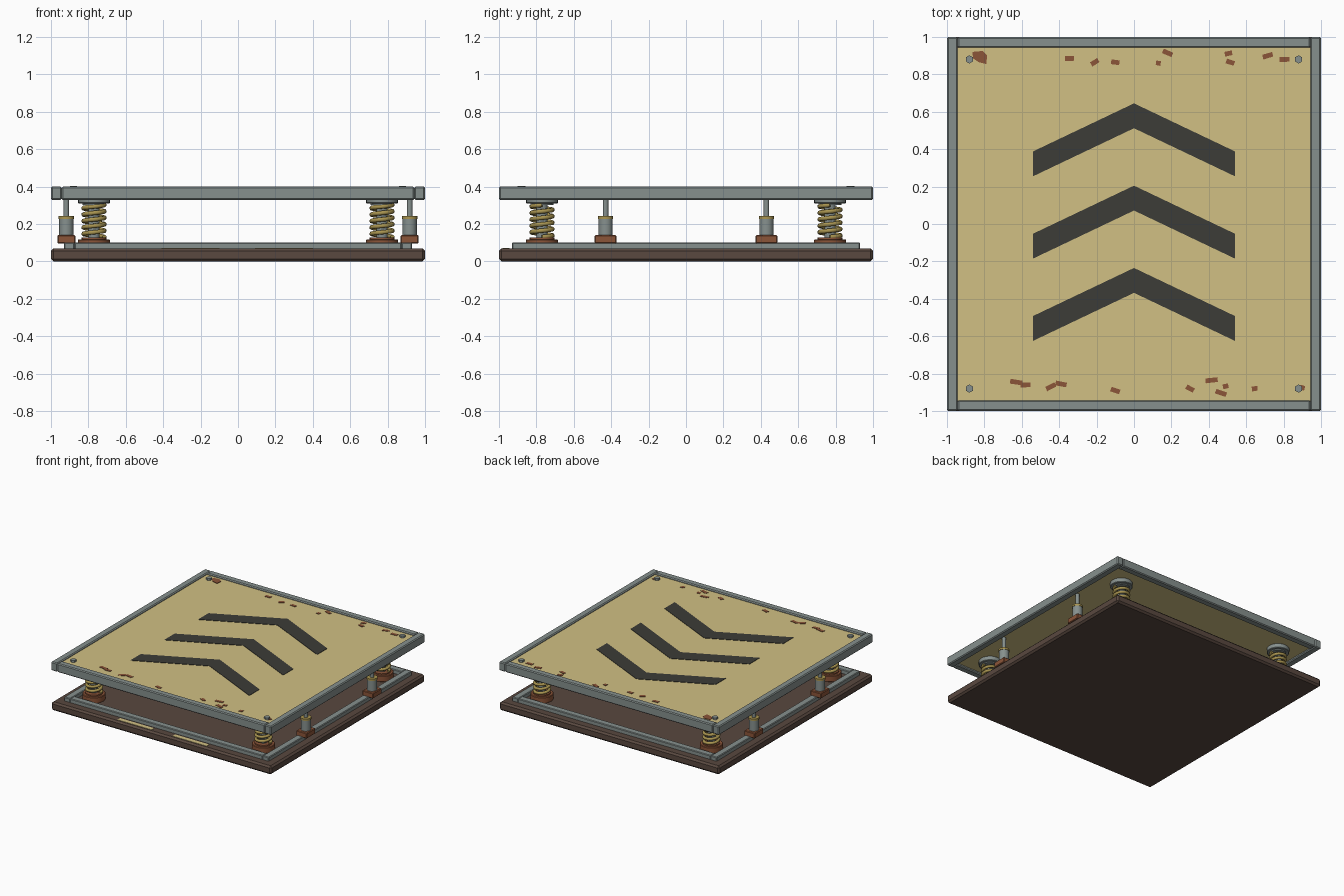
import bpy, bmesh
from math import sin, cos, pi, radians
from mathutils import Matrix

if "Cube" in bpy.data.objects:
    bpy.data.objects.remove(bpy.data.objects["Cube"])


def mat(name, r, g, b):
    m = bpy.data.materials.new(name)
    m.diffuse_color = (r, g, b, 1)
    m.use_nodes = True
    m.node_tree.nodes["Principled BSDF"].inputs["Base Color"].default_value = m.diffuse_color
    return m


STEEL = mat("steel", .24, .28, .27)
CREAM = mat("cream_paint", .64, .53, .23)
DARK = mat("dark_paint", .045, .045, .038)
RUST = mat("rust", .26, .09, .04)
BROWN = mat("brown_base", .10, .065, .05)
BRASS = mat("brass", .40, .30, .08)


def finish(name, bm, m, bevel=0.0, smooth=False):
    bmesh.ops.recalc_face_normals(bm, faces=bm.faces)
    me = bpy.data.meshes.new(name)
    bm.to_mesh(me)
    bm.free()
    ob = bpy.data.objects.new(name, me)
    bpy.context.collection.objects.link(ob)
    me.materials.append(m)
    if bevel:
        b = ob.modifiers.new("bevel", 'BEVEL')
        b.width, b.segments = bevel, 1
    if smooth:
        bpy.ops.object.select_all(action='DESELECT')
        bpy.context.view_layer.objects.active = ob
        ob.select_set(True)
        bpy.ops.object.shade_smooth_by_angle(angle=radians(35))
    return ob


def box(name, x0, x1, y0, y1, z0, z1, m, bevel=0.0):
    bm = bmesh.new()
    M = (Matrix.Translation(((x0 + x1) / 2, (y0 + y1) / 2, (z0 + z1) / 2))
         @ Matrix.Diagonal((x1 - x0, y1 - y0, z1 - z0, 1)))
    bmesh.ops.create_cube(bm, size=1, matrix=M)
    return finish(name, bm, m, bevel)


def cyl(name, x, y, r, z0, z1, m, sides=24, bevel=0.0):
    bm = bmesh.new()
    bmesh.ops.create_cone(bm, cap_ends=True, segments=sides, radius1=r, radius2=r,
                          depth=z1 - z0, matrix=Matrix.Translation((x, y, (z0 + z1) / 2)))
    return finish(name, bm, m, bevel, sides > 8)


def prism(name, pts, z0, z1, m):
    bm = bmesh.new()
    f = bm.faces.new([bm.verts.new((x, y, z0)) for x, y in pts])
    ext = bmesh.ops.extrude_face_region(bm, geom=[f])
    for v in ext["geom"]:
        if isinstance(v, bmesh.types.BMVert):
            v.co.z = z1
    return finish(name, bm, m)


def rails(name, outer, width, z0, z1, bevel):
    i = outer - width
    for s in (-1, 1):
        a, b = sorted((s * i, s * outer))
        box(name + "_side", a, b, -outer, outer, z0, z1, STEEL, bevel)
        box(name + "_end", -i, i, a, b, z0, z1, STEEL, bevel)


def spring(x, y, z0, z1, r, wire, turns):
    cu = bpy.data.curves.new("coil_spring", 'CURVE')
    cu.dimensions = '3D'
    cu.bevel_depth, cu.bevel_resolution, cu.use_fill_caps = wire, 2, True
    n = turns * 20
    sp = cu.splines.new('POLY')
    sp.points.add(n)
    for i, p in enumerate(sp.points):
        a = 2 * pi * turns * i / n
        p.co = (x + r * cos(a), y + r * sin(a), z0 + (z1 - z0) * i / n, 1)
    sp.use_smooth = True
    cu.materials.append(BRASS)
    ob = bpy.data.objects.new("coil_spring", cu)
    bpy.context.collection.objects.link(ob)
    bpy.ops.object.select_all(action='DESELECT')
    ob.select_set(True)
    bpy.context.view_layer.objects.active = ob
    bpy.ops.object.convert(target='MESH')


# Base slab, its raised frame and the painted marks at the front edge
box("base_slab", -1, 1, -1, 1, 0, .07, BROWN, .014)
rails("base_frame", .93, .055, .065, .102, .005)
for x in (-.255, .245):
    box("base_front_mark", x - .155, x + .155, -.98, -.945, .065, .073, CREAM)

# Upper deck with its steel border
box("deck_panel", -.945, .945, -.945, .945, .345, .388, CREAM)
rails("deck_border", 1, .057, .328, .40, .007)

# Three chevrons
for y in (.645, .205, -.235):
    prism("chevron", [(0, y), (-.54, y - .257), (-.54, y - .39), (0, y - .133),
                      (.54, y - .39), (.54, y - .257)], .386, .391, DARK)

# Spring mounts, dampers and bolts, four of each
for sx in (-1, 1):
    for sy in (-1, 1):
        x, y = sx * .77, sy * .77
        cyl("lower_spring_seat", x, y, .086, .068, .118, RUST, bevel=.004)
        cyl("lower_spring_collar", x, y, .066, .116, .128, RUST)
        cyl("spring_core", x, y, .03, .12, .33, STEEL)
        cyl("upper_spring_collar", x, y, .062, .302, .315, STEEL)
        cyl("upper_spring_seat", x, y, .085, .31, .348, STEEL, bevel=.004)
        spring(x, y, .13, .302, .056, .012, 5)

        x, y = sx * .918, sy * .43
        box("damper_foot", x - .048, x + .048, y - .058, y + .058, .095, .14, RUST, .005)
        cyl("damper_body", x, y, .038, .138, .228, STEEL)
        cyl("damper_cap", x, y, .041, .226, .242, BRASS)
        cyl("damper_rod", x, y, .015, .24, .348, STEEL, 16)

        cyl("deck_bolt", sx * .88, sy * .88, .022, .385, .404, STEEL, 6)

# Worn rust patches: x, y, length, turn in degrees
patches = [(-.345, .885, .05, 0), (-.21, .865, .045, 30), (-.1, .865, .045, -10),
           (.13, .86, .025, 80), (.18, .915, .055, -25), (.505, .912, .04, 10),
           (.515, .865, .045, -20), (.715, .9, .055, 15), (.805, .88, .055, 0),
           (-.63, -.845, .065, -10), (-.58, -.86, .055, 0), (-.445, -.87, .055, 25),
           (-.39, -.855, .06, -12), (-.1, -.89, .05, -20), (.3, -.88, .045, -30),
           (.415, -.835, .065, 5), (.49, -.867, .03, 10), (.465, -.903, .06, -20),
           (.645, -.88, .03, 5), (.9, -.875, .025, 70)]
for x, y, w, deg in patches:
    c, s = cos(radians(deg)), sin(radians(deg))
    corners = [(-w / 2, -.014), (w / 2, -.012), (w / 2, .013), (-w / 2, .012)]
    prism("rust_patch", [(x + u * c - v * s, y + u * s + v * c) for u, v in corners],
          .386, .391, RUST)
prism("large_rust_patch", [(-.865, .92), (-.86, .885), (-.83, .865), (-.79, .855),
                           (-.785, .9), (-.81, .925)], .386, .391, RUST)
